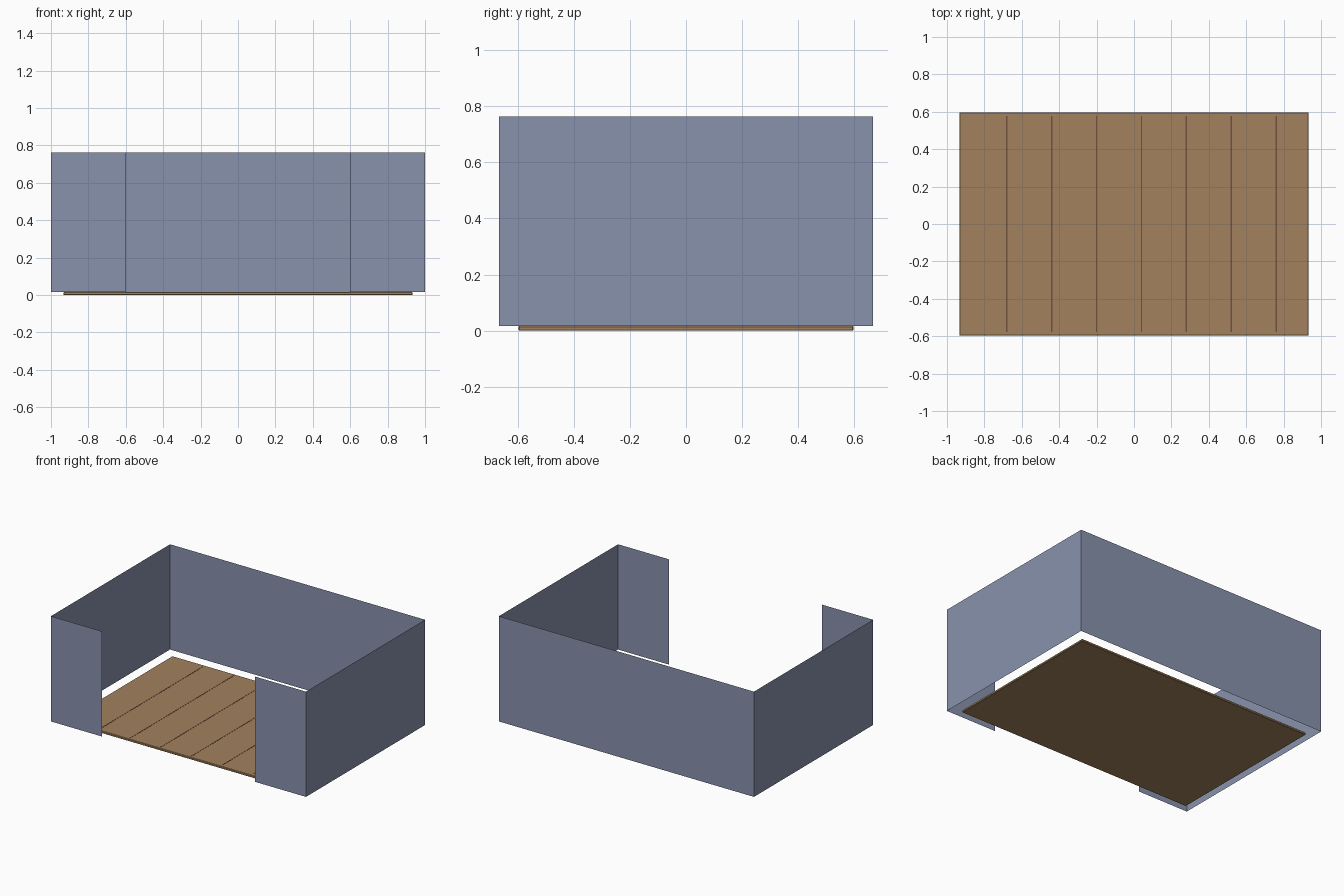
import bpy

if "Cube" in bpy.data.objects:
    bpy.data.objects.remove(bpy.data.objects["Cube"])

def material(name, rgb):
    m = bpy.data.materials.new(name)
    m.diffuse_color = (*rgb, 1)
    m.use_nodes = True
    m.node_tree.nodes["Principled BSDF"].inputs["Base Color"].default_value = m.diffuse_color
    return m

WALL = material("blue grey wall", (0.25, 0.29, 0.42))
WOOD = material("brown wood", (0.36, 0.222, 0.111))
GROOVE = material("dark brown groove", (0.16, 0.085, 0.05))

Z0, Z1 = 0.017, 0.763      # wall bottom and top
X, Y = 1.0, 0.667          # half room size

def add(name, verts, faces, mat):
    me = bpy.data.meshes.new(name)
    me.from_pydata(verts, [], faces)
    me.materials.append(mat)
    ob = bpy.data.objects.new(name, me)
    bpy.context.collection.objects.link(ob)
    return ob

def wall(name, a, b):
    """Paper-thin upright wall from plan point a to b."""
    add(name, [(*a, Z0), (*b, Z0), (*b, Z1), (*a, Z1)], [(0, 1, 2, 3)], WALL)

def box(name, x0, x1, y0, y1, z0, z1, mat):
    v = [(x, y, z) for z in (z0, z1) for x, y in ((x0, y0), (x1, y0), (x1, y1), (x0, y1))]
    f = [(3, 2, 1, 0), (4, 5, 6, 7)] + [(i, (i + 1) % 4, (i + 1) % 4 + 4, i + 4) for i in range(4)]
    return add(name, v, f, mat)

# walls, with a wide opening in the front
wall("back_wall", (-X, Y), (X, Y))
wall("left_wall", (-X, -Y), (-X, Y))
wall("right_wall", (X, Y), (X, -Y))
wall("front_wall_left", (-0.6, -Y), (-X, -Y))
wall("front_wall_right", (X, -Y), (0.6, -Y))

# floor slab with slightly softened edges
floor = box("floor", -0.933, 0.933, -0.597, 0.597, 0, 0.016, WOOD)
bev = floor.modifiers.new("soft edge", 'BEVEL')
bev.width = 0.003
bev.segments = 1

# plank seams
for i in range(7):
    x = -0.68 + 0.24 * i
    box(f"plank_seam_{i + 1}", x - 0.0035, x + 0.0035, -0.577, 0.577, 0.014, 0.017, GROOVE)
